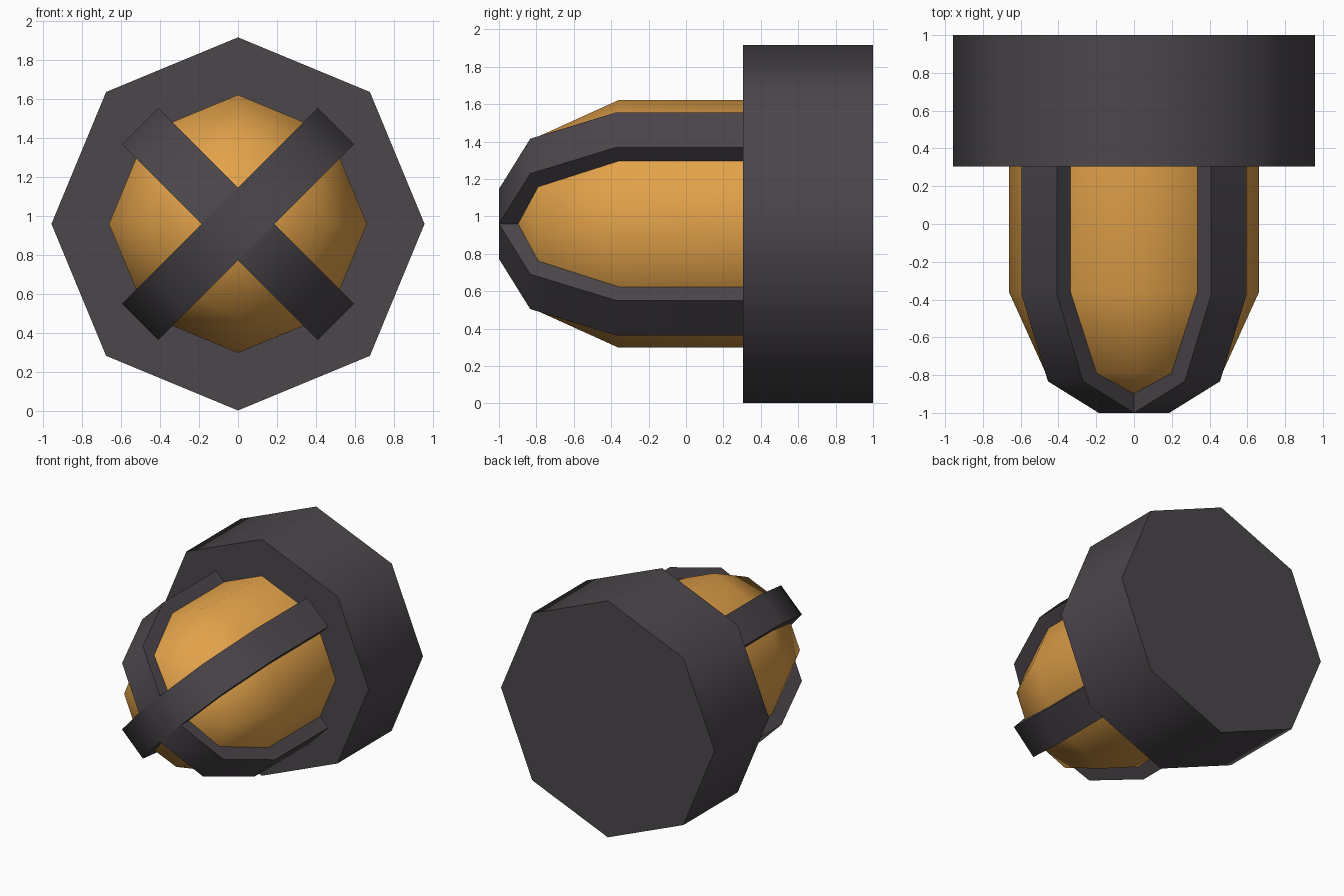
import bpy, bmesh, math
from mathutils import Vector

if "Cube" in bpy.data.objects:
    bpy.data.objects.remove(bpy.data.objects["Cube"])

CZ = 0.96  # height of the lamp axis, which runs along y


def material(name, rgb):
    m = bpy.data.materials.new(name)
    m.diffuse_color = (*rgb, 1)
    m.use_nodes = True
    m.node_tree.nodes["Principled BSDF"].inputs["Base Color"].default_value = m.diffuse_color
    return m


metal = material("dark metal", (0.070, 0.061, 0.070))
amber = material("amber glass", (0.76, 0.36, 0.068))


def finish(name, bm, mat):
    bmesh.ops.recalc_face_normals(bm, faces=bm.faces)
    me = bpy.data.meshes.new(name)
    bm.to_mesh(me)
    bm.free()
    me.materials.append(mat)
    ob = bpy.data.objects.new(name, me)
    bpy.context.collection.objects.link(ob)
    ob.location.z = CZ
    bpy.ops.object.select_all(action='DESELECT')
    ob.select_set(True)
    bpy.context.view_layer.objects.active = ob
    bpy.ops.object.shade_smooth_by_angle(angle=math.radians(50))
    return ob


def lathe(name, profile, mat, tip=None, sides=8):
    """Revolve (radius, y) points around y; close with caps or a tip."""
    bm = bmesh.new()
    rings = []
    for r, y in profile:
        angles = [2 * math.pi * i / sides for i in range(sides)]
        rings.append([bm.verts.new((r * math.cos(a), y, r * math.sin(a))) for a in angles])
    for a, b in zip(rings, rings[1:]):
        for i in range(sides):
            j = (i + 1) % sides
            bm.faces.new((a[i], a[j], b[j], b[i]))
    bm.faces.new(rings[0])
    if tip is None:
        bm.faces.new(rings[-1])
    else:
        t = bm.verts.new((0, tip, 0))
        for i in range(sides):
            bm.faces.new((rings[-1][i], rings[-1][(i + 1) % sides], t))
    return finish(name, bm, mat)


def strap(name, angle, half_width=0.132):
    """Extrude the cage outline to make one bar crossing the dome."""
    half = [(0.132, -1.0), (0.512, -0.833), (0.71, -0.375), (0.71, 0.32)]
    outline = half + [(-r, y) for r, y in reversed(half)]
    u = Vector((math.cos(angle), 0, math.sin(angle)))
    n = Vector((-math.sin(angle), 0, math.cos(angle)))
    bm = bmesh.new()
    face = bm.faces.new([bm.verts.new(u * r + Vector((0, y, 0)) - n * half_width)
                         for r, y in outline])
    new = bmesh.ops.extrude_face_region(bm, geom=[face])["geom"]
    bmesh.ops.translate(bm, vec=n * 2 * half_width,
                        verts=[v for v in new if isinstance(v, bmesh.types.BMVert)])
    return finish(name, bm, mat=metal)


# Wall mount and glass dome
lathe("mount_base", [(0.957, 1.0), (0.957, 0.305)], metal)
lathe("glass_dome", [(0.662, 0.32), (0.662, -0.36), (0.467, -0.79)], amber, tip=-0.97)

# Crossed guard straps
strap("guard_strap_rising", math.pi / 4)
strap("guard_strap_falling", -math.pi / 4)
